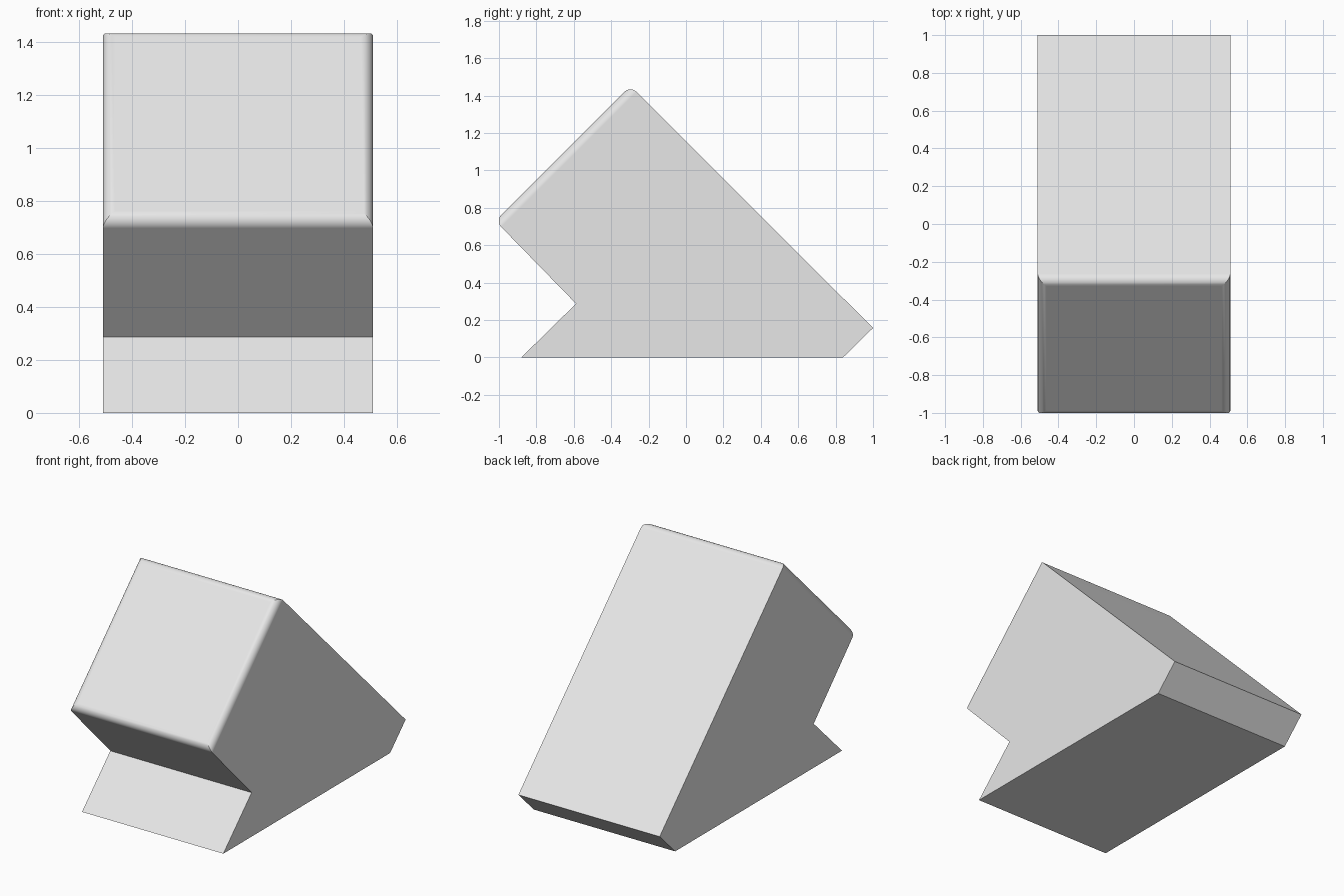
import bpy
import bmesh
import math

cube = bpy.data.objects.get("Cube")
if cube:
    bpy.data.objects.remove(cube, do_unlink=True)

HALF_WIDTH = 0.51
ROUND = 0.046

# Single plain shell colour
grey = bpy.data.materials.new("light_grey")
grey.use_nodes = True
colour = (0.8, 0.8, 0.8, 1)
grey.diffuse_color = colour
grey.node_tree.nodes["Principled BSDF"].inputs["Base Color"].default_value = colour

# Side profile (y, z): foot, back lip, long slope, slanted front panel, notch
profile = [(-0.88, 0), (0.84, 0), (1, 0.157), (-0.297, 1.452),
           (-1.02, 0.73), (-0.588, 0.287)]
PANEL_TOP, PANEL_BOTTOM = 3, 4

bm = bmesh.new()
right = [bm.verts.new((-HALF_WIDTH, y, z)) for y, z in profile]
left = [bm.verts.new((HALF_WIDTH, y, z)) for y, z in profile]
bm.faces.new(right)
bm.faces.new(left[::-1])
panel = None
for i in range(len(profile)):
    j = (i + 1) % len(profile)
    face = bm.faces.new((right[i], left[i], left[j], right[j]))
    if (i, j) == (PANEL_TOP, PANEL_BOTTOM):
        panel = face
bmesh.ops.recalc_face_normals(bm, faces=bm.faces)

# Rounded rim around the slanted front panel
bmesh.ops.bevel(bm, geom=list(panel.edges), offset=ROUND, offset_type='OFFSET',
                segments=6, profile=0.5, affect='EDGES', clamp_overlap=True)
bmesh.ops.recalc_face_normals(bm, faces=bm.faces)

mesh = bpy.data.meshes.new("wedge_body")
bm.to_mesh(mesh)
bm.free()
mesh.materials.append(grey)
body = bpy.data.objects.new("wedge_body", mesh)
bpy.context.collection.objects.link(body)

# Soft rim, crisp remaining edges, flat large faces
bpy.ops.object.select_all(action='DESELECT')
body.select_set(True)
bpy.context.view_layer.objects.active = body
bpy.ops.object.shade_smooth_by_angle(angle=math.radians(30))
weighted = body.modifiers.new("flat_faces", 'WEIGHTED_NORMAL')
weighted.keep_sharp = True
